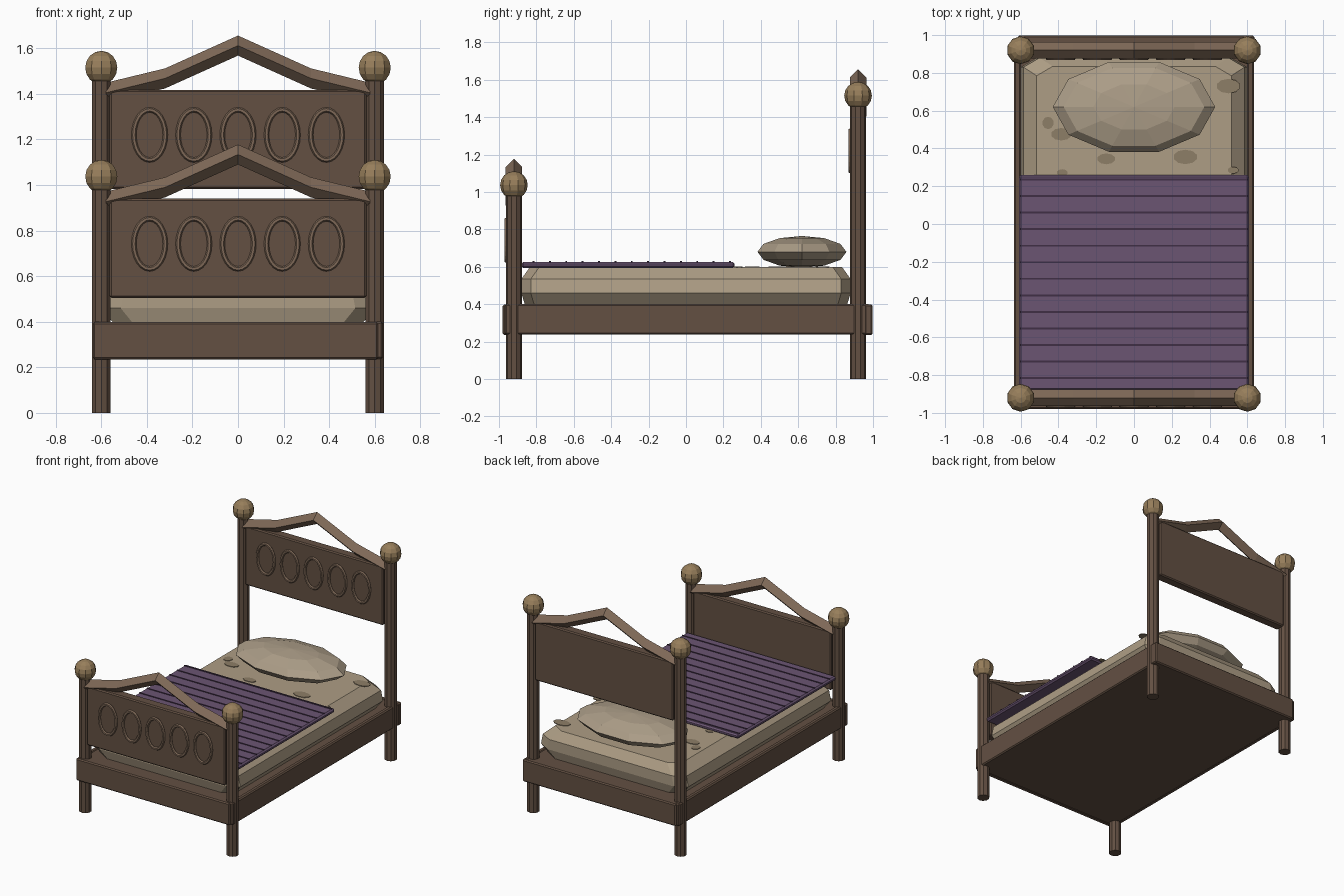
import bpy, bmesh, math
from mathutils import Matrix

if "Cube" in bpy.data.objects:
    bpy.data.objects.remove(bpy.data.objects["Cube"])


def mat(name, rgb):
    m = bpy.data.materials.new(name)
    m.diffuse_color = (*rgb, 1)
    m.use_nodes = True
    m.node_tree.nodes["Principled BSDF"].inputs["Base Color"].default_value = m.diffuse_color
    return m


WOOD = mat("dark_wood", (.125, .08, .055))
TRIM = mat("light_wood", (.21, .14, .095))
KNOB = mat("knob_wood", (.31, .21, .105))
CLOTH = mat("linen", (.42, .34, .235))
PILLOW = mat("pillow_linen", (.42, .345, .25))
STAIN = mat("stain", (.27, .21, .135))
PURPLE = mat("purple_cloth", (.145, .09, .17))
SEAM = mat("dark_purple", (.05, .028, .06))


def finish(name, bm, m):
    bmesh.ops.recalc_face_normals(bm, faces=bm.faces)
    me = bpy.data.meshes.new(name)
    bm.to_mesh(me)
    bm.free()
    me.materials.append(m)
    o = bpy.data.objects.new(name, me)
    bpy.context.collection.objects.link(o)
    return o


def box(name, x, y, z, m, bevel=0.0):
    """Box from (min, max) ranges with an optional chamfer."""
    bm = bmesh.new()
    bmesh.ops.create_cube(bm, size=1)
    for v in bm.verts:
        for i, (a, b) in enumerate((x, y, z)):
            v.co[i] = (a + b) / 2 + v.co[i] * (b - a)
    if bevel:
        bmesh.ops.bevel(bm, geom=bm.edges[:], offset=bevel, segments=1, affect='EDGES')
    return finish(name, bm, m)


def cylinder(name, x, y, z0, z1, r, sides, m, sy=1):
    bm = bmesh.new()
    bmesh.ops.create_cone(bm, cap_ends=True, segments=sides, radius1=r, radius2=r, depth=z1 - z0,
                          matrix=Matrix.Translation((x, y, (z0 + z1) / 2)) @ Matrix.Diagonal((1, sy, 1, 1)))
    return finish(name, bm, m)


def ball(name, c, r, u, v, m, turn=0):
    bm = bmesh.new()
    bmesh.ops.create_uvsphere(bm, u_segments=u, v_segments=v, radius=1,
                              matrix=Matrix.Translation(c) @ Matrix.Diagonal((*r, 1)) @ Matrix.Rotation(turn, 4, 'Z'))
    return finish(name, bm, m)


def oval_ring(name, c, rx, rz, r, m, n=24, k=6):
    """Elliptical torus standing in the xz plane."""
    bm = bmesh.new()
    rings = []
    for i in range(n):
        a = math.tau * i / n
        rings.append([bm.verts.new((c[0] + (rx + r * math.cos(b)) * math.cos(a),
                                    c[1] + r * math.sin(b),
                                    c[2] + (rz + r * math.cos(b)) * math.sin(a)))
                      for b in (math.tau * j / k for j in range(k))])
    for i in range(n):
        p, q = rings[i], rings[(i + 1) % n]
        for j in range(k):
            bm.faces.new((p[j], q[j], q[(j + 1) % k], p[(j + 1) % k]))
    return finish(name, bm, m)


def gable_bar(name, y, dz, m, h=.044):
    """Square bar on its edge, following the gable line."""
    path = [(-.58, 1.405), (-.32, 1.468), (0, 1.612), (.32, 1.468), (.58, 1.405)]
    bm = bmesh.new()
    rings = [[bm.verts.new((x, y + a, z + dz + b)) for a, b in ((0, h), (h, 0), (0, -h), (-h, 0))]
             for x, z in path]
    for p, q in zip(rings, rings[1:]):
        for j in range(4):
            bm.faces.new((p[j], q[j], q[(j + 1) % 4], p[(j + 1) % 4]))
    bm.faces.new(rings[0])
    bm.faces.new(rings[-1])
    return finish(name, bm, m)


# Headboard and footboard share one design, the footboard is lower
for part, y, dz in (("headboard", .92, 0), ("footboard", -.92, -.478)):
    for side, x in (("left", -.6), ("right", .6)):
        cylinder(f"{part}_{side}_post", x, y, 0, 1.47 + dz, .043, 10, WOOD)
        ball(f"{part}_{side}_knob", (x, y, 1.515 + dz), (.074,) * 3, 10, 8, KNOB)
    box(f"{part}_panel", (-.563, .563), (y - .037, y + .037), (.983 + dz, 1.418 + dz), WOOD, .008)
    gable_bar(f"{part}_gable", y, dz, TRIM)
    for i in range(5):
        oval_ring(f"{part}_oval_{i + 1}", ((i - 2) * .194, y - .042, 1.22 + dz), .069, .11, .011, TRIM)

# Bed frame: base with end boards and side rails
box("frame_base", (-.61, .61), (-.95, .96), (.238, .395), WOOD)
box("front_rail", (-.637, .615), (-.98, -.94), (.235, .398), WOOD, .008)
box("back_rail", (-.615, .637), (.955, .998), (.235, .398), WOOD, .008)
for side, s in (("left", -1), ("right", 1)):
    box(f"{side}_rail", tuple(sorted((s * .598, s * .635))), (-.968, .985), (.237, .4), WOOD, .008)

# Mattress: stacked rings with clipped corners
bm = bmesh.new()
rings = []
for hx, hy, z in ((.545, .86, .392), (.6, .88, .46), (.585, .88, .535), (.515, .835, .598)):
    cx, cy = .085, .05
    quarter = [(hx, hy - cy), (hx - cx, hy)]
    pts = quarter + [(-x, y) for x, y in reversed(quarter)]
    pts += [(-x, -y) for x, y in pts]
    rings.append([bm.verts.new((x, y, z)) for x, y in pts])
for p, q in zip(rings, rings[1:]):
    for j in range(8):
        bm.faces.new((p[j], p[(j + 1) % 8], q[(j + 1) % 8], q[j]))
bm.faces.new(rings[0])
bm.faces.new(rings[-1])
finish("mattress", bm, CLOTH)

# Flat stains on the mattress
for i, (x, y, r) in enumerate(((-.455, .535, .03), (-.385, .475, .055), (-.147, .345, .048), (.272, .355, .064),
                               (.5, .73, .064), (-.38, .272, .03), (.525, .285, .03))):
    cylinder(f"stain_{i + 1}", x, y, .597, .602, r, 10, STAIN, 1.1 if i == 0 else .6)

# Pillow
ball("pillow", (0, .62, .68), (.43, .25, .085), 10, 6, PILLOW, math.radians(18))

# Blanket with raised seams
box("blanket", (-.608, .608), (-.88, .26), (.594, .626), PURPLE, .01)
for i in range(13):
    y = .235 - i * .0875
    box(f"blanket_seam_{i + 1}", (-.6, .6), (y - .005, y + .005), (.615, .63), SEAM)
